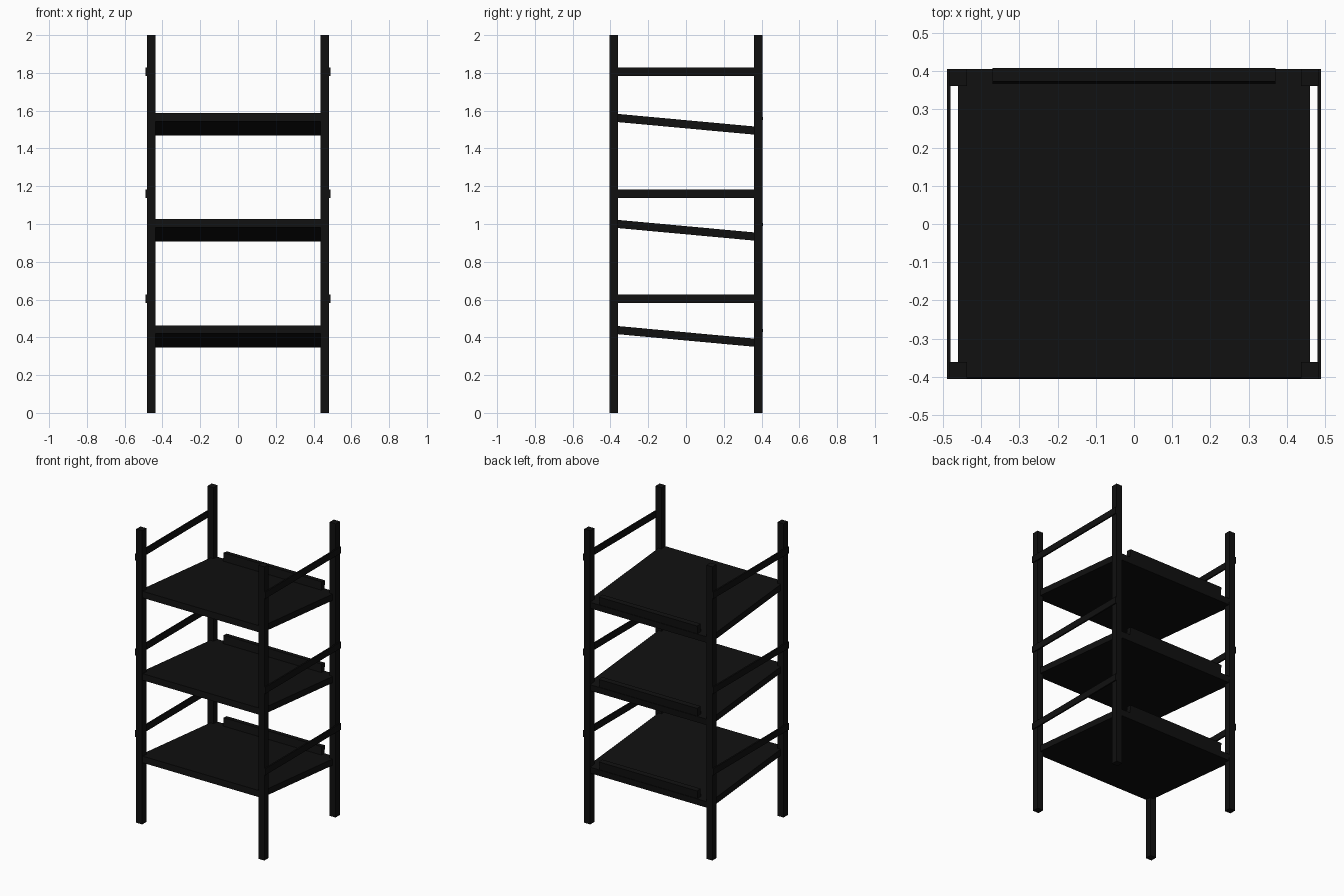
import bpy
import math
from mathutils import Matrix, Vector

cube = bpy.data.objects.get("Cube")
if cube:
    bpy.data.objects.remove(cube, do_unlink=True)

black = bpy.data.materials.new("matte black")
black.use_nodes = True
colour = (0.005, 0.005, 0.005, 1)
black.diffuse_color = colour
bsdf = black.node_tree.nodes["Principled BSDF"]
bsdf.inputs["Base Color"].default_value = colour
bsdf.inputs["Roughness"].default_value = 0.8


def box(name, size, centre, frame=Matrix.Identity(4)):
    """Axis-aligned box, placed inside an optional tilted frame."""
    bpy.ops.mesh.primitive_cube_add(size=1)
    ob = bpy.context.object
    ob.name = name
    ob.data.transform(Matrix.Diagonal((*size, 1)))
    ob.matrix_world = frame @ Matrix.Translation(Vector(centre))
    ob.data.materials.append(black)
    return ob


POST = 0.045
POST_X, POST_Y = 0.46, 0.3835
DEPTH = 0.812
SIDES = ((1, "left"), (-1, "right"))

# Four square corner posts
for sx, side in SIDES:
    for sy, end in ((-1, "front"), (1, "back")):
        box(f"{end}_{side}_post", (POST, POST, 2), (sx * POST_X, sy * POST_Y, 1))

# Thin side rails fixed across the outer faces of the posts
for level, z in enumerate((0.605, 1.16, 1.807), 1):
    for sx, side in SIDES:
        box(f"{side}_rail_{level}", (0.01, DEPTH, POST), (sx * 0.485, 0, z))

# Shelves sloping down to the back, each with a stop strip along its rear edge
THICK = 0.043
for level, z in enumerate((0.405, 0.967, 1.528), 1):
    tilt = Matrix.Translation((0, 0, z)) @ Matrix.Rotation(math.radians(-5.25), 4, "X")
    box(f"shelf_{level}", (0.922, 0.811, THICK), (0, 0, 0), tilt)
    box(f"shelf_stop_{level}", (0.74, 0.035, 0.055),
        (0, 0.385, THICK / 2 + 0.0275), tilt)
